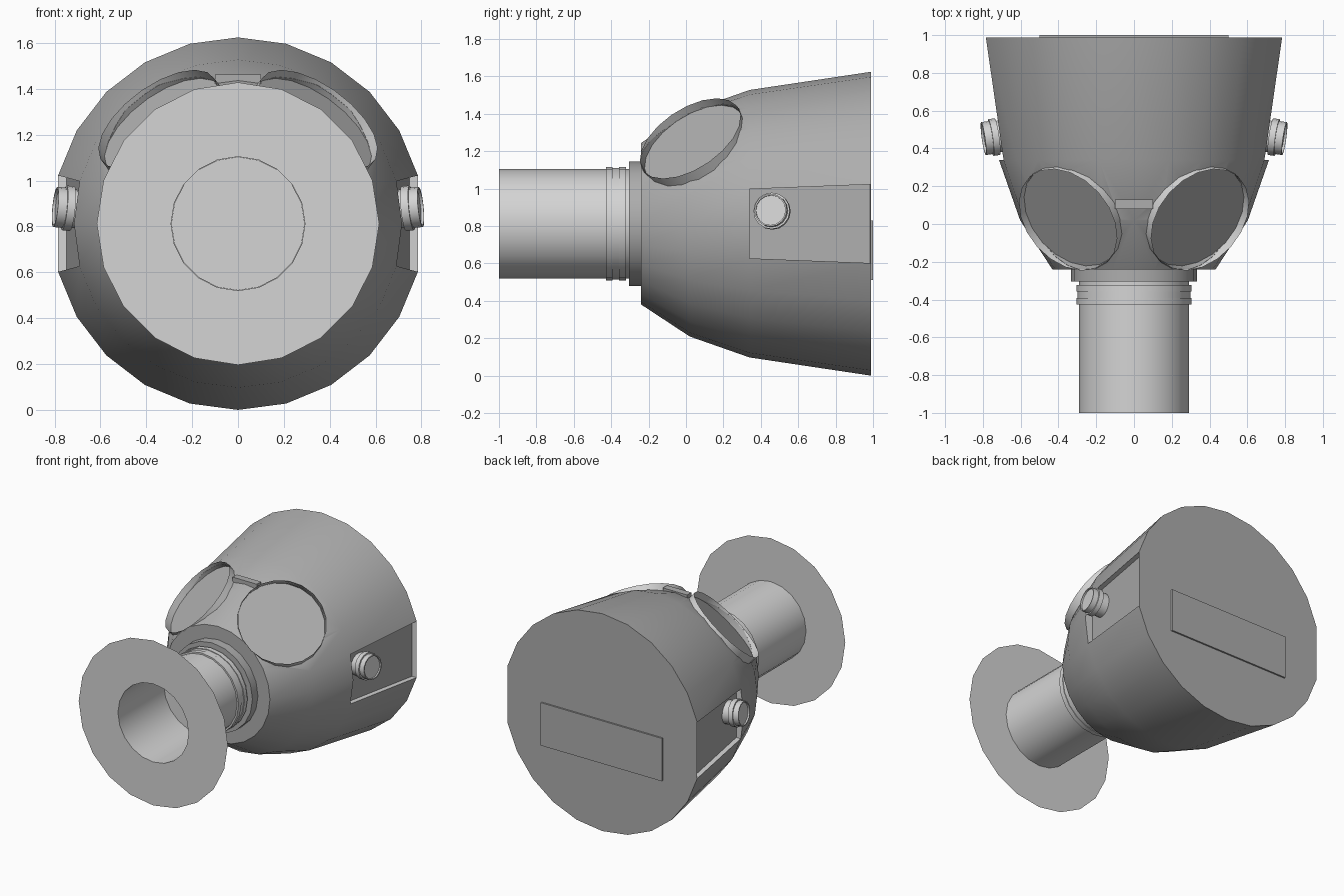
import bpy, bmesh, math
from mathutils import Vector

if "Cube" in bpy.data.objects:
    bpy.data.objects.remove(bpy.data.objects["Cube"])

CZ = 0.812                       # height of the main axis


def material(name, v):
    m = bpy.data.materials.new(name)
    m.diffuse_color = (v, v, v, 1)
    m.use_nodes = True
    m.node_tree.nodes["Principled BSDF"].inputs["Base Color"].default_value = m.diffuse_color
    return m


DARK = material("mid grey", 0.42)
LIGHT = material("light grey", 0.66)


def finish(name, bm, mats, angle=35, recalc=True):
    if recalc:
        bmesh.ops.recalc_face_normals(bm, faces=bm.faces)
    me = bpy.data.meshes.new(name)
    bm.to_mesh(me)
    bm.free()
    for m in mats:
        me.materials.append(m)
    me.shade_smooth()
    me.set_sharp_from_angle(angle=math.radians(angle))
    ob = bpy.data.objects.new(name, me)
    bpy.context.collection.objects.link(ob)
    return ob


def lathe(name, pts, origin, axis, seg, mat):
    """Revolve (distance along axis, radius) points around an axis."""
    q = Vector(axis).normalized().to_track_quat('Z', 'Y')
    bm = bmesh.new()
    rings = []
    for d, r in pts:
        ring = []
        for k in range(seg):
            a = 2 * math.pi * k / seg
            p = Vector((r * math.cos(a), r * math.sin(a), d))
            ring.append(bm.verts.new(Vector(origin) + q @ p))
        rings.append(ring)
    for r0, r1 in zip(rings, rings[1:]):
        for k in range(seg):
            j = (k + 1) % seg
            bm.faces.new((r0[k], r0[j], r1[j], r1[k]))
    bmesh.ops.remove_doubles(bm, verts=bm.verts, dist=1e-5)
    return finish(name, bm, [mat])


def box(name, lo, hi, mat):
    bm = bmesh.new()
    bmesh.ops.create_cube(bm, size=1)
    for v in bm.verts:
        v.co = Vector([lo[i] if v.co[i] < 0 else hi[i] for i in range(3)])
    return finish(name, bm, [mat])


# Main shell: faceted dome along y, with a recessed panel on each side
SEG = 24
bm = bmesh.new()
rings = []
for y, r in [(-0.24, 0.432), (0.02, 0.603), (0.34, 0.715), (0.988, 0.812)]:
    rings.append([bm.verts.new((r * math.cos(math.radians(15 * k)), y,
                                CZ + r * math.sin(math.radians(15 * k))))
                  for k in range(SEG)])
sides = (0, 12)
for i, (r0, r1) in enumerate(zip(rings, rings[1:])):
    for k in range(SEG):
        j = (k + 1) % SEG
        if i == 2 and (k in sides or j in sides):
            continue
        bm.faces.new((r0[k], r0[j], r1[j], r1[k]))
bm.faces.new(rings[0])
bm.faces.new([v for k, v in enumerate(rings[3]) if k not in sides])
for k in sides:
    a, m, b = rings[2][k - 1], rings[2][k], rings[2][k + 1]
    c, d = rings[3][k - 1], rings[3][k + 1]
    s = -0.037 if k == 0 else 0.037
    fa, fb, fc, fd = [bm.verts.new(v.co + Vector((s, 0, 0))) for v in (a, b, c, d)]
    for v in (fc, fd):
        v.co.y -= 0.004
    bm.faces.new((fa, fb, fd, fc))                        # panel floor
    for w in ((a, m, b, fb, fa), (a, fa, fc, c), (b, d, fd, fb), (c, fc, fd, d)):
        bm.faces.new(w).material_index = 1                # panel walls
    bm.verts.remove(rings[3][k])
body = finish("shell", bm, [DARK, LIGHT])

# Eye pieces: open rims with sunken lenses, cut into the shell
for s, side in ((1, "right"), (-1, "left")):
    n = Vector((0.525 * s, -0.468, 0.71)).normalized()
    c = Vector((0.35 * s, 0.022, 1.268))
    cutter = lathe("eye_cutter_" + side,
                   [(-0.052, 0), (-0.052, 0.303), (0.5, 0.303), (0.5, 0)],
                   c, n, 20, DARK)
    cutter.hide_render = True
    mod = body.modifiers.new("eye_cut", 'BOOLEAN')
    mod.operation = 'DIFFERENCE'
    mod.solver = 'EXACT'
    mod.object = cutter
    lathe("eye_rim_" + side, [(-0.15, 0.305), (0, 0.305)], c, n, 20, LIGHT)
    lathe("eye_lens_" + side, [(-0.05, 0), (-0.05, 0.304)], c, n, 20, DARK)

# Apply the cuts and drop the cutters
dg = bpy.context.evaluated_depsgraph_get()
cut = bpy.data.meshes.new_from_object(body.evaluated_get(dg))
body.modifiers.clear()
body.data = cut
cut.shade_smooth()
cut.set_sharp_from_angle(angle=math.radians(35))
for ob in [o for o in bpy.data.objects if "cutter" in o.name]:
    bpy.data.objects.remove(ob)

# Front breathing tube, measured forward along -y
O, F = (0, 0, CZ), (0, -1, 0)
lathe("collar", [(0.23, 0.333), (0.305, 0.333), (0.305, 0.28)], O, F, 20, DARK)
lathe("tube", [(0.24, 0.292), (1.0, 0.292)], O, F, 20, LIGHT)
lathe("tube_floor", [(0.46, 0), (0.46, 0.291)], O, F, 20, LIGHT)
lathe("front_flange", [(1.0, 0.292), (1.0, 0.616)], O, F, 20, LIGHT)
for i, y in enumerate((0.322, 0.392)):
    lathe("tube_band_%d" % i,
          [(y, 0.29), (y, 0.304), (y + 0.035, 0.304), (y + 0.035, 0.29)],
          O, F, 20, LIGHT)
lathe("tube_band_middle", [(0.35, 0.299), (0.40, 0.299)], O, F, 20, LIGHT)

# Side knobs with a wider middle ring and a sunken end
for s, side in ((1, "right"), (-1, "left")):
    lathe("side_knob_" + side,
          [(-0.15, 0.084), (-0.075, 0.084), (-0.075, 0.098), (-0.04, 0.098),
           (-0.04, 0.088), (0, 0.088), (0, 0.08), (-0.012, 0.08), (-0.012, 0)],
          (0.797 * s, 0.452, 0.885), (0.98 * s, -0.14, 0.1), 16, LIGHT)

# Bridge between the eyes, and rear plate
box("bridge", (-0.1, 0.08, 1.40), (0.1, 0.13, 1.462), DARK)
box("rear_plate", (-0.5, 0.98, 0.51), (0.5, 1.0, 0.83), DARK)
